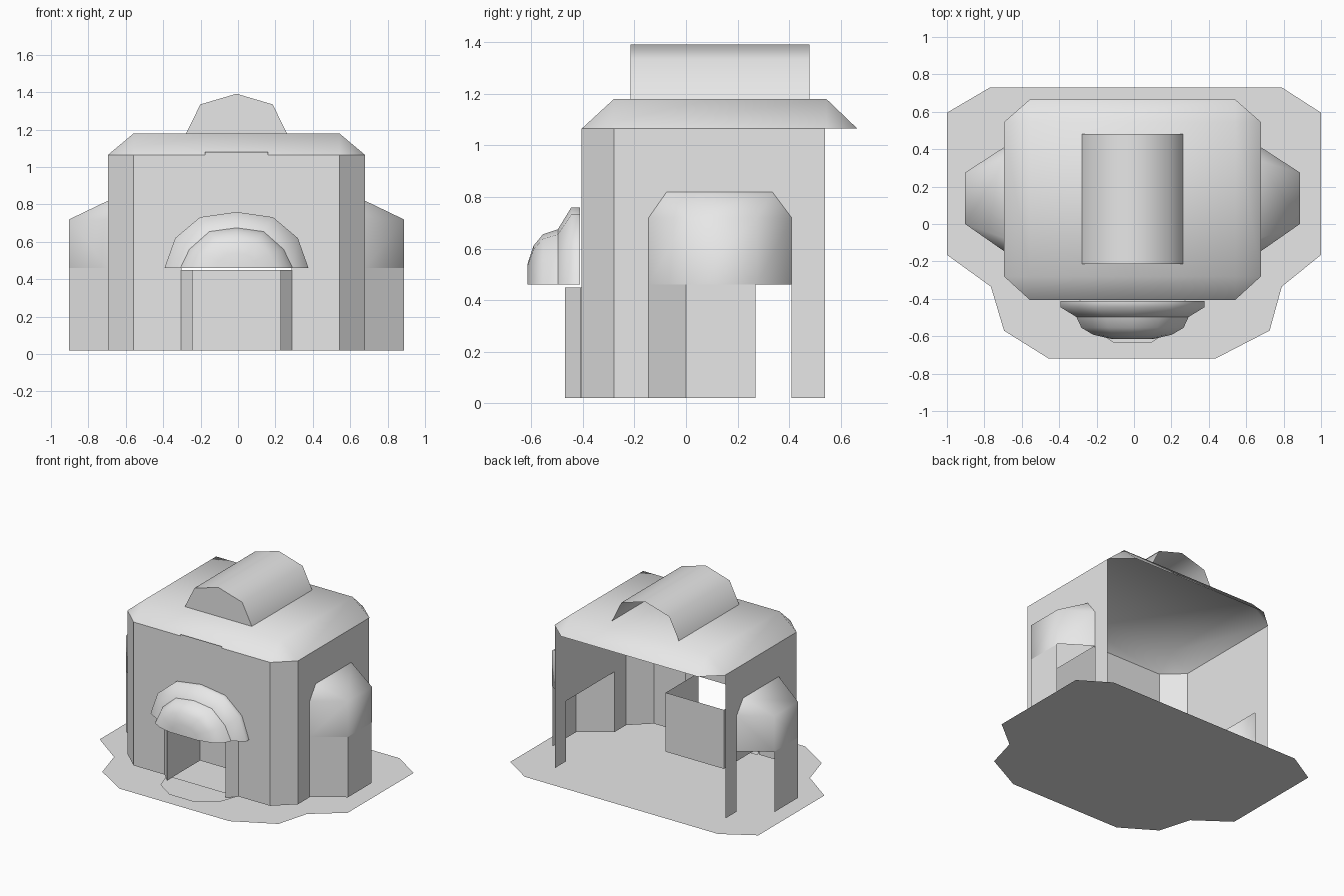
import bpy, bmesh, math

if "Cube" in bpy.data.objects:
    bpy.data.objects.remove(bpy.data.objects["Cube"])

CX = -0.008  # centre line of the building
stone = bpy.data.materials.new("pale_grey")
stone.diffuse_color = (0.8, 0.8, 0.8, 1)
stone.use_nodes = True
stone.node_tree.nodes["Principled BSDF"].inputs["Base Color"].default_value = stone.diffuse_color


def make(name, verts, faces, smooth=None):
    me = bpy.data.meshes.new(name)
    me.from_pydata(verts, [], faces)
    bm = bmesh.new()
    bm.from_mesh(me)
    bmesh.ops.remove_doubles(bm, verts=bm.verts, dist=0.0005)
    bmesh.ops.recalc_face_normals(bm, faces=bm.faces)
    bm.to_mesh(me)
    bm.free()
    me.materials.append(stone)
    ob = bpy.data.objects.new(name, me)
    bpy.context.collection.objects.link(ob)
    if smooth:
        bpy.ops.object.select_all(action='DESELECT')
        ob.select_set(True)
        bpy.context.view_layer.objects.active = ob
        bpy.ops.object.shade_smooth_by_angle(angle=math.radians(smooth))
    return ob


def plate(name, outline, z):
    v = [(x, y, z) for x, y in outline]
    return make(name, v, [range(len(v))])


def panels(name, items):
    """Upright sheets, each given as a plan path with bottom and top height."""
    v, f = [], []
    for path, z0, z1 in items:
        for (xa, ya), (xb, yb) in zip(path, path[1:]):
            n = len(v)
            v += [(xa, ya, z0), (xb, yb, z0), (xb, yb, z1), (xa, ya, z1)]
            f.append((n, n + 1, n + 2, n + 3))
    return make(name, v, f)


def loft(rings):
    """Open rings of equal length joined by quads."""
    n = len(rings[0])
    v = [p for r in rings for p in r]
    f = [(a * n + i, a * n + i + 1, (a + 1) * n + i + 1, (a + 1) * n + i)
         for a in range(len(rings) - 1) for i in range(n - 1)]
    return v, f


# Ground plate and door step
plate("ground", [(-1, .595), (-1, -.165), (-.765, -.335), (-.695, -.57),
                 (-.455, -.72), (.435, -.72), (.725, -.57), (.79, -.335),
                 (1, -.165), (1, .595), (.79, .73), (-.77, .73)], 0)
half = [(.285, -.4), (.235, -.545), (.1, -.635)]
plate("door_step", [(CX + x, y) for x, y in half]
      + [(CX - x, y) for x, y in reversed(half)], .016)

# Walls: open at the back, with low openings at the door and both bays
B, L, T = .02, .46, 1.065
walls = [([(CX - .295, -.405), (CX + .295, -.405)], L, T)]
for s in (-1, 1):
    x = CX + s * .687
    walls += [([(CX + s * .295, -.405), (CX + s * .55, -.405), (x, -.28), (x, -.145)], B, T),
              ([(x, -.145), (x, .41)], L, T),
              ([(x, .41), (x, .54)], B, T)]
panels("walls", walls)

# Doorway with angled jambs and a recess behind
panels("door_recess", [([(CX + x, y) for x, y in
                         [(-.297, -.408), (-.235, -.47), (-.235, -.09),
                          (.235, -.09), (.235, -.47), (.297, -.408)]], B, .45)])

# Tall panel over the door
panels("front_panel", [([(CX - .168, -.41), (CX + .168, -.41)], .73, 1.08)])

# Side bays: lower screens and hooded tops
for s, side in ((-1, "left"), (1, "right")):
    xi, xo = CX + s * .687, CX + s * .895
    panels(side + "_bay_screen", [([(xi, -.145), (xo, 0), (xo, .27)], B, L)])
    plan = [(xi, -.145), (xo, 0), (xo, .275), (xi, .41)]
    v, f = loft([[(x, y, z) for x, y in plan] for z in (L, .72)])
    v += [(xi, -.075, .82), (xi, .335, .82)]
    f += [(4, 5, 8), (5, 6, 9, 8), (6, 7, 9)]
    make(side + "_bay_hood", v, f, 75)

# Roof: eight-sided eaves rising to a rectangular flat top
a, b = .687, .55
eaves = [(b, -.405), (a, -.28), (a, .545), (b, .665),
         (-b, .665), (-a, .545), (-a, -.28), (-b, -.405)]
crown = [(b, -.28), (b, .545), (-b, .545), (-b, -.28)]
v = [(CX + x, y, T) for x, y in eaves] + [(CX + x, y, 1.18) for x, y in crown]
f = [(8, 9, 10, 11)]
for i in range(4):
    p, q = 2 * i, 2 * i + 1
    f += [(p, q, 8 + i), (q, (q + 1) % 8, 8 + (i + 1) % 4, 8 + i)]
make("roof", v, f, 75)

# Rooftop vault: closed at the front, open at the back
arch = [(-.27, 1.18), (-.193, 1.335), (0, 1.392), (.193, 1.335), (.27, 1.18)]
v, f = loft([[(CX + x, y, z) for x, z in arch] for y in (-.215, .48)])
make("roof_vault", v, f + [(0, 1, 2, 3, 4)], 60)

# Door canopy: arched rim flaring out from a rounded hood
rim = [(-.385, 0), (-.328, .16), (-.195, .272), (0, .3),
       (.195, .272), (.328, .16), (.385, 0)]
hood = [(-.3, 0), (-.252, .1), (-.145, .195), (0, .215),
        (.145, .195), (.252, .1), (.3, 0)]
rings = [(rim, 1, -.412), (rim, 1, -.445)]
v, f = loft([[(CX + x * k, y, L + z * k) for x, z in o] for o, k, y in
             rings + [(hood, 1, -.497)]])
make("canopy_rim", v, f, 60)
v, f = loft([[(CX + x * k, y, L + z * k) for x, z in hood] for k, y in
             ((1, -.497), (.91, -.555), (.7, -.592), (.37, -.615))])
make("canopy_hood", v, f + [range(21, 28)], 60)
